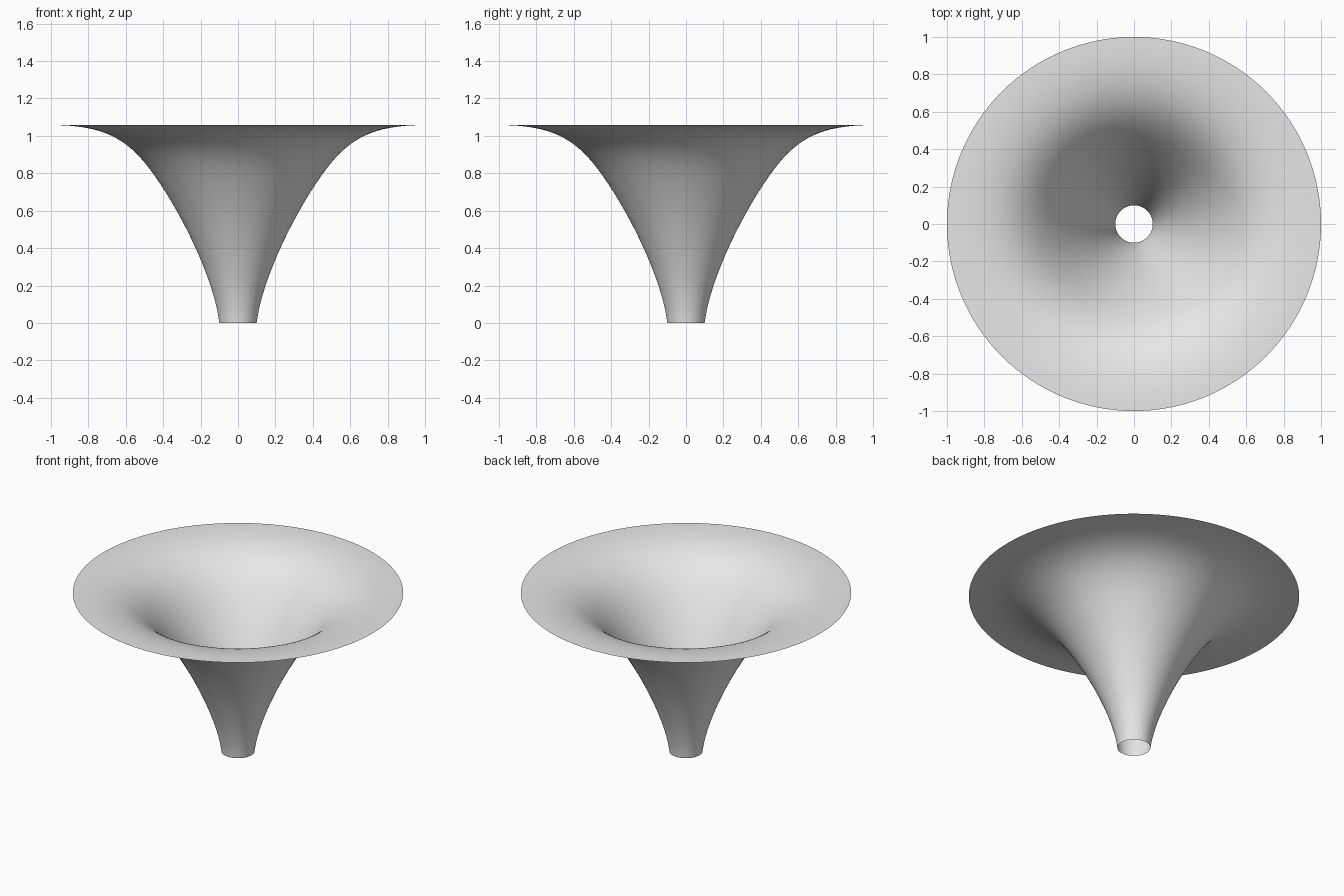
import bpy
import bmesh
import math
from mathutils import Vector
from mathutils.geometry import interpolate_bezier

SIDES = 128

# Remove the default cube
cube = bpy.data.objects.get("Cube")
if cube:
    bpy.data.objects.remove(cube, do_unlink=True)

# Plain grey material
grey = bpy.data.materials.new("light grey")
grey.use_nodes = True
colour = (0.8, 0.8, 0.8, 1.0)
grey.diffuse_color = colour
for node in grey.node_tree.nodes:
    if node.type == "BSDF_PRINCIPLED":
        node.inputs["Base Color"].default_value = colour


def curve(*points):
    """Sample one Bezier piece of the profile, given as (radius, height)."""
    return interpolate_bezier(*[Vector((r, 0, z)) for r, z in points], 25)


# Profile: narrow spout flaring into a flat rim
neck = curve((0.1, 0), (0.125, 0.22), (0.29, 0.57), (0.455, 0.8))
flare = curve((0.455, 0.8), (0.585, 0.98), (0.71, 1.058), (1, 1.058))
profile = neck + flare[1:]

# Spin the profile into an open, single-walled funnel
bm = bmesh.new()
verts = [bm.verts.new(p) for p in profile]
edges = [bm.edges.new(pair) for pair in zip(verts, verts[1:])]
bmesh.ops.spin(bm, geom=verts + edges, cent=(0, 0, 0), axis=(0, 0, 1),
               angle=math.tau, steps=SIDES, use_merge=False)
bmesh.ops.remove_doubles(bm, verts=bm.verts, dist=0.0005)

# Turn the faces outward and shade them smooth
bm.normal_update()
for face in bm.faces:
    face.smooth = True
    centre = face.calc_center_median()
    if face.normal.x * centre.x + face.normal.y * centre.y < 0:
        face.normal_flip()

mesh = bpy.data.meshes.new("funnel")
bm.to_mesh(mesh)
bm.free()
mesh.materials.append(grey)
funnel = bpy.data.objects.new("funnel", mesh)
bpy.context.collection.objects.link(funnel)
